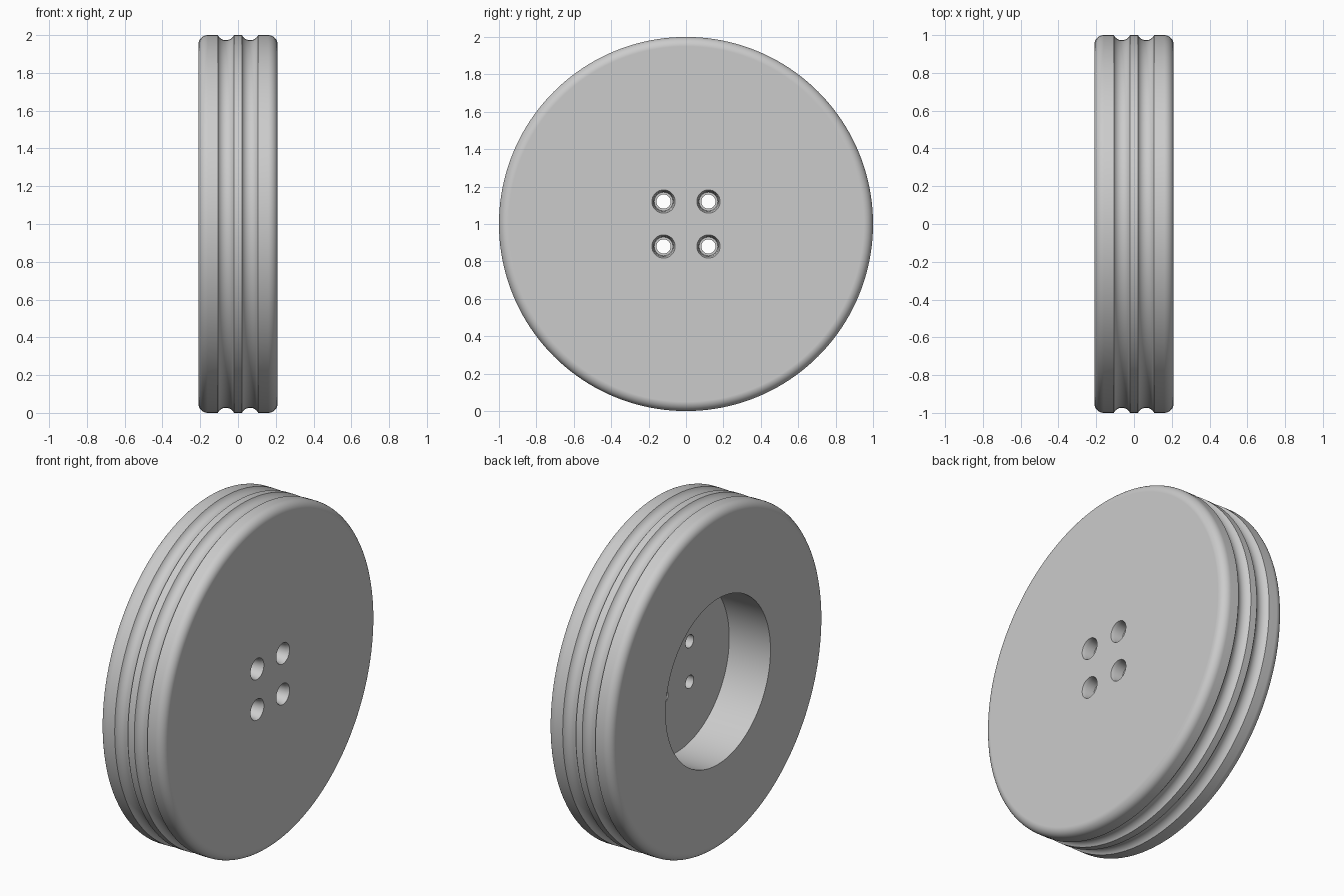
import bpy, bmesh
from math import sin, cos, asin, pi, tau
from mathutils import Vector

if "Cube" in bpy.data.objects:
    bpy.data.objects.remove(bpy.data.objects["Cube"])

grey = bpy.data.materials.new("light grey")
grey.use_nodes = True
grey.diffuse_color = (0.6, 0.6, 0.6, 1)
grey.node_tree.nodes["Principled BSDF"].inputs["Base Color"].default_value = (0.6, 0.6, 0.6, 1)


def revolve(name, profile, y, z, steps):
    """Turn (x, radius) points about an axis along x and cap both ends."""
    bm = bmesh.new()
    verts = [bm.verts.new((x, y, z + r)) for x, r in profile]
    edges = [bm.edges.new(pair) for pair in zip(verts, verts[1:])]
    bmesh.ops.spin(bm, geom=verts + edges, cent=(0, y, z), axis=(1, 0, 0),
                   angle=tau, steps=steps, use_merge=False)
    bmesh.ops.remove_doubles(bm, verts=bm.verts, dist=1e-5)
    bmesh.ops.holes_fill(bm, edges=[e for e in bm.edges if e.is_boundary], sides=0)
    bmesh.ops.recalc_face_normals(bm, faces=bm.faces)
    mesh = bpy.data.meshes.new(name)
    bm.to_mesh(mesh)
    bm.free()
    mesh.materials.append(grey)
    obj = bpy.data.objects.new(name, mesh)
    bpy.context.collection.objects.link(obj)
    return obj


# Outer half profile: narrow centre land, round groove, tread, rounded shoulder
HALF, SHOULDER = 0.21, 0.05
GROOVE_X, GROOVE_HALF, GROOVE_DEPTH = 0.064, 0.043, 0.027
arc_r = (GROOVE_HALF ** 2 + GROOVE_DEPTH ** 2) / (2 * GROOVE_DEPTH)
sweep = asin(GROOVE_HALF / arc_r)
half = []
for i in range(13):
    a = -sweep + 2 * sweep * i / 12
    half.append((GROOVE_X + arc_r * sin(a), 1 - GROOVE_DEPTH + arc_r * (1 - cos(a))))
for i in range(9):
    a = pi / 2 * i / 8
    half.append((HALF - SHOULDER * (1 - sin(a)), 1 - SHOULDER * (1 - cos(a))))

# Wheel body, with the recess in its -x face included in the profile
RECESS_R, FLOOR_X = 0.49, 0.06
profile = [(FLOOR_X, RECESS_R), (-HALF, RECESS_R)]
profile += [(-x, r) for x, r in reversed(half)] + half
wheel = revolve("wheel", profile, 0, 1, 160)

# Four stepped bolt holes through the web
hole = [(0, 0.038), (0.14, 0.038), (0.14, 0.05), (0.19, 0.055), (0.22, 0.066)]
cutters = [revolve("bolt_hole_cutter", hole, sy * 0.12, 1 + sz * 0.12, 32)
           for sy in (-1, 1) for sz in (-1, 1)]
bpy.context.view_layer.objects.active = wheel
for cutter in cutters:
    cutter.hide_render = True
    mod = wheel.modifiers.new("bolt_hole", 'BOOLEAN')
    mod.operation, mod.solver, mod.object = 'DIFFERENCE', 'EXACT', cutter
    bpy.ops.object.modifier_apply(modifier=mod.name)
    bpy.data.objects.remove(cutter)

# Smooth turned surfaces, crisp edges, flat faces kept flat
bpy.ops.object.select_all(action='DESELECT')
wheel.select_set(True)
bpy.ops.object.shade_smooth_by_angle(angle=pi / 6)
normals = wheel.modifiers.new("weighted_normals", 'WEIGHTED_NORMAL')
normals.keep_sharp = True
